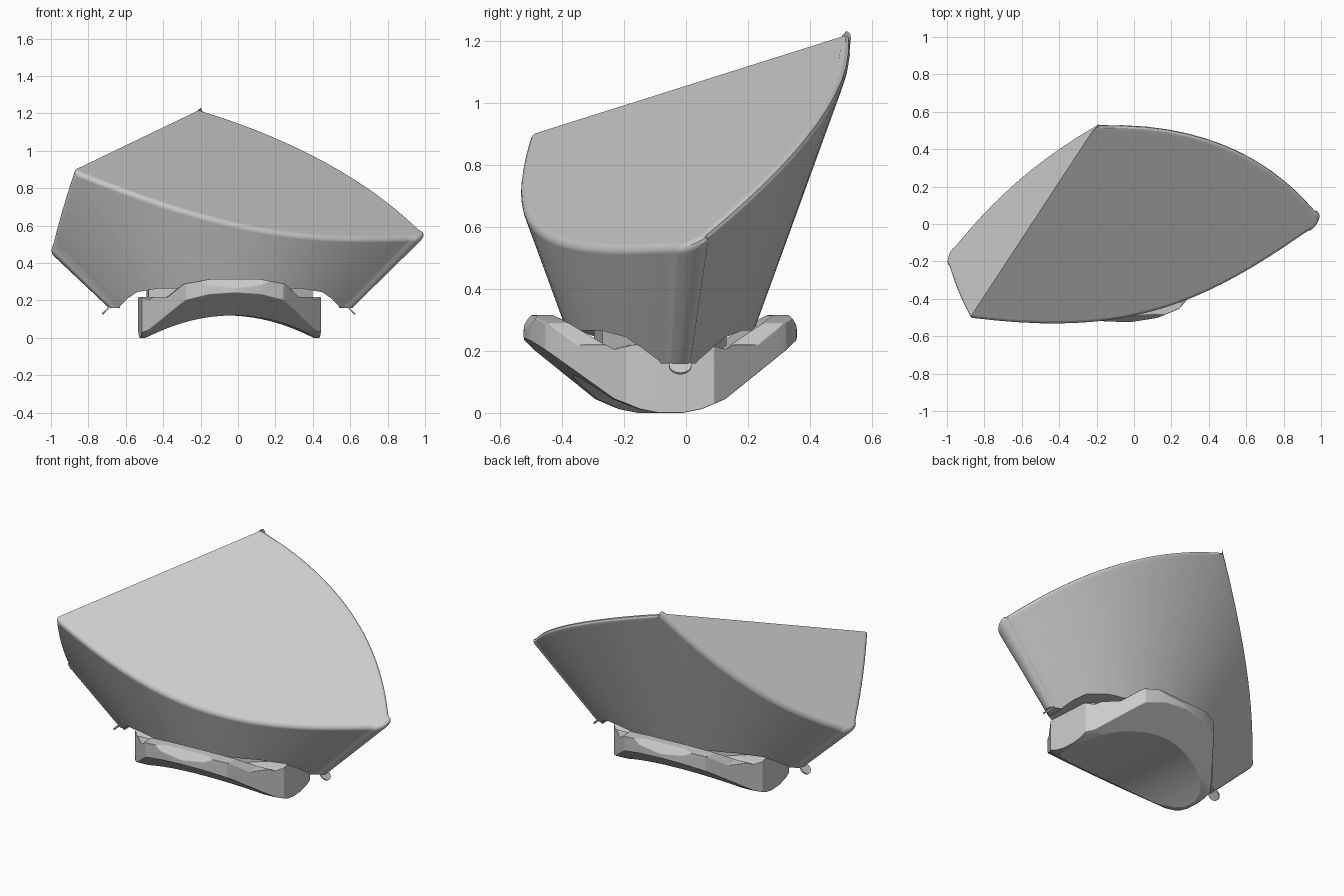
import bpy, bmesh, math
from mathutils import Vector, Matrix

cube = bpy.data.objects.get("Cube")
if cube:
    bpy.data.objects.remove(cube)

grey = bpy.data.materials.new("satin_grey")
grey.use_nodes = True
grey.diffuse_color = (0.6, 0.6, 0.6, 1)
grey.node_tree.nodes["Principled BSDF"].inputs["Base Color"].default_value = (0.6, 0.6, 0.6, 1)

TURN = 0.1                      # the long axis is turned slightly
CENTRE = Vector((-0.045, -0.083, 0))
PLACE = Matrix.Translation(CENTRE) @ Matrix.Rotation(0.07, 4, 'Z')


def finish(bm, name):
    bmesh.ops.recalc_face_normals(bm, faces=bm.faces)
    me = bpy.data.meshes.new(name)
    bm.to_mesh(me)
    bm.free()
    ob = bpy.data.objects.new(name, me)
    bpy.context.collection.objects.link(ob)
    me.materials.append(grey)
    return ob


def activate(ob):
    bpy.ops.object.select_all(action='DESELECT')
    ob.select_set(True)
    bpy.context.view_layer.objects.active = ob


def prism(name, points, start, depth):
    """Extrude a closed outline of 3D points along a vector."""
    bm = bmesh.new()
    face = bm.faces.new([bm.verts.new(Vector(p) + Vector(start)) for p in points])
    new = bmesh.ops.extrude_face_region(bm, geom=[face])["geom"]
    bmesh.ops.translate(bm, vec=depth, verts=[v for v in new if isinstance(v, bmesh.types.BMVert)])
    return finish(bm, name)


def boolean(ob, cutter, operation):
    mod = ob.modifiers.new("cut", 'BOOLEAN')
    mod.operation, mod.solver, mod.object = operation, 'EXACT', cutter
    activate(ob)
    bpy.ops.object.modifier_apply(modifier=mod.name)
    bpy.data.objects.remove(cutter)


def smooth(ob, angle):
    activate(ob)
    bpy.ops.object.shade_smooth_by_angle(angle=math.radians(angle))
    ob.modifiers.new("flat_faces", 'WEIGHTED_NORMAL').keep_sharp = True


# Body: flaring lens-shaped cone with rounded tips
def lens_ring(bm, z, n=32, gap=0.42, tip_steps=8):
    right, left = 0.61 + 1.02 * (z - 0.16), -0.69 - 1.06 * (z - 0.16)
    half, mid = (right - left) / 2, (right + left) / 2
    width = 0.292 + 0.358 * (z - 0.25)
    tip = width * math.sin(gap) ** 2.2
    half -= tip
    ring = []
    for side in (1, -1):
        outline = [(half * math.cos(t) / math.cos(gap), width * math.sin(t) ** 2.2)
                   for t in (gap + (math.pi - 2 * gap) * i / n for i in range(n + 1))]
        outline += [(-half - tip * math.sin(s), tip * math.cos(s))
                    for s in (math.pi * k / tip_steps for k in range(1, tip_steps))]
        for x, y in outline:
            x = mid + side * x
            y = side * y + CENTRE.y + TURN * (x - CENTRE.x)
            ring.append(bm.verts.new((x, y, z)))
    return ring


bm = bmesh.new()
low, high = lens_ring(bm, 0.16), lens_ring(bm, 1.7)
count = len(low)
for i in range(count):
    j = (i + 1) % count
    bm.faces.new((low[i], low[j], high[j], high[i]))
bm.faces.new(low[::-1])
bm.faces.new(high)

# Two sloping cuts form the large face and the back-left face
a, b = Vector((-0.87, -0.49, 0.90)), Vector((-0.21, 0.51, 1.22))
c, d = Vector((1.0, 0.02, 0.55)), Vector((-1.0, -0.18, 0.46))
normals = []
for normal in ((c - a).cross(b - a), (b - a).cross(d - a)):
    normal = normal.normalized()
    normal = normal if normal.z > 0 else -normal
    normals.append(normal)
    cut = bmesh.ops.bisect_plane(bm, geom=bm.verts[:] + bm.edges[:] + bm.faces[:],
                                 plane_co=a, plane_no=normal, clear_outer=True)
    edges = [e for e in cut["geom_cut"] if isinstance(e, bmesh.types.BMEdge)]
    bmesh.ops.holes_fill(bm, edges=edges, sides=0)
bmesh.ops.remove_doubles(bm, verts=bm.verts, dist=0.006)
bmesh.ops.recalc_face_normals(bm, faces=bm.faces)


def is_cap(face):
    return any(face.normal.dot(n) > 0.999 for n in normals)


# Soften the outer rim but keep the ridge crisp
rim = [e for e in bm.edges if len(e.link_faces) == 2
       and is_cap(e.link_faces[0]) != is_cap(e.link_faces[1])]
bmesh.ops.bevel(bm, geom=rim, offset=0.038, offset_type='WIDTH', segments=4, profile=0.5,
                affect='EDGES', clamp_overlap=False)
body = finish(bm, "body")

# Recess under the body between its two tips
recess = [(-0.64, 0.1), (-0.63, 0.17), (-0.59, 0.21), (-0.54, 0.245), (-0.42, 0.265),
          (0.33, 0.265), (0.45, 0.245), (0.50, 0.21), (0.54, 0.17), (0.55, 0.1)]
boolean(body, prism("recess", [(x, 0, z) for x, z in recess], (0, -1, 0), (0, 2, 0)), 'DIFFERENCE')
smooth(body, 30)

# Mount: block joining the body to the saddle
block = [(0.44, -0.08), (0.44, 0.08), (0.2, 0.2), (-0.2, 0.2),
         (-0.44, 0.08), (-0.44, -0.08), (-0.2, -0.2), (0.2, -0.2)]
mount = prism("mount", [(x, y, 0) for x, y in block], (0, 0, 0.18), (0, 0, 0.12))
mount.data.transform(PLACE)

# Saddle: a V-shaped bracket trimmed to a plan with bowed wings
half = [(0.04, 0.0), (0.10, 0.012), (0.18, 0.045), (0.445, 0.245), (0.44, 0.27), (0.40, 0.325),
        (0.37, 0.325), (0.18, 0.205), (0.10, 0.225)]
profile = half + [(-y, z) for y, z in reversed(half)]
saddle = prism("saddle", [(0, y, z) for y, z in profile], (-0.48, 0, 0), (0.96, 0, 0))
quarter = [(0.48, 0.14), (0.29, 0.36), (0.26, 0.39), (0.14, 0.43), (0, 0.442)]
upper = quarter + [(-x, y) for x, y in reversed(quarter[:-1])]
plan = upper + [(-x, -y) for x, y in upper]
boolean(saddle, prism("plan", [(x, y, 0) for x, y in plan], (0, 0, -1), (0, 0, 2)), 'INTERSECT')

# Raised lips in the middle of the wings, lower shoulders at the ends
right_side = [(0.6, -0.1), (0.6, 0.22), (0.35, 0.22), (0.27, 0.29), (0.13, 0.315)]
shoulders = right_side + [(-x, z) for x, z in reversed(right_side)]
boolean(saddle, prism("shoulders", [(x, 0, z) for x, z in shoulders], (0, -1, 0), (0, 2, 0)),
        'INTERSECT')

# Arched underside
bpy.ops.mesh.primitive_cylinder_add(vertices=128, radius=0.92, depth=3, location=(0, 0, -0.80),
                                    rotation=(math.pi / 2, 0, 0))
boolean(saddle, bpy.context.object, 'DIFFERENCE')
bevel = saddle.modifiers.new("soft_edges", 'BEVEL')
bevel.width, bevel.segments, bevel.limit_method = 0.018, 3, 'ANGLE'
bevel.angle_limit = math.radians(25)
activate(saddle)
bpy.ops.object.modifier_apply(modifier=bevel.name)
saddle.data.transform(PLACE)
smooth(saddle, 35)

# Small thin tabs hooked under both tips
for name, x, side in (("left_tab", 0.60, 1), ("right_tab", -0.70, -1)):
    y = CENTRE.y + TURN * (x - CENTRE.x)
    bpy.ops.mesh.primitive_cylinder_add(vertices=24, radius=0.036, depth=0.008,
                                        location=(x, y, 0.152),
                                        rotation=(0, side * math.radians(45), 0))
    tab = bpy.context.object
    tab.name = name
    tab.data.materials.append(grey)
    smooth(tab, 30)
